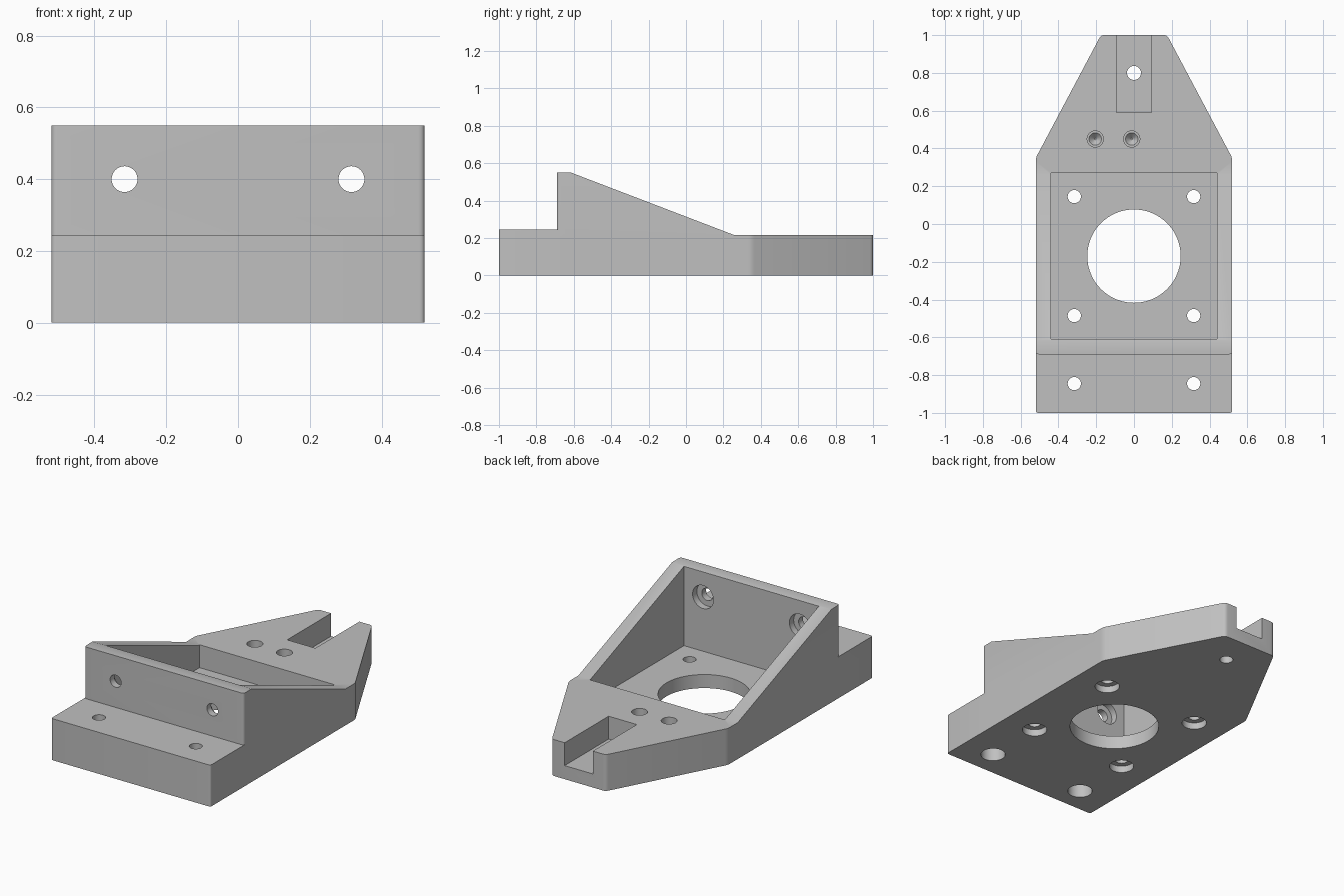
import bpy, bmesh, math
from mathutils import Vector, Matrix

if "Cube" in bpy.data.objects:
    bpy.data.objects.remove(bpy.data.objects["Cube"])


def make_object(name, bm):
    bmesh.ops.recalc_face_normals(bm, faces=bm.faces)
    mesh = bpy.data.meshes.new(name)
    bm.to_mesh(mesh)
    bm.free()
    obj = bpy.data.objects.new(name, mesh)
    bpy.context.collection.objects.link(obj)
    return obj


def prism(name, points, start, depth):
    """Extrude a closed loop of 3D points along a vector."""
    bm = bmesh.new()
    face = bm.faces.new([bm.verts.new(Vector(p) + Vector(start)) for p in points])
    ext = bmesh.ops.extrude_face_region(bm, geom=[face])
    moved = [v for v in ext["geom"] if isinstance(v, bmesh.types.BMVert)]
    bmesh.ops.translate(bm, verts=moved, vec=depth)
    return make_object(name, bm)


def rounded(points, radius, steps=4):
    """Round the corners of a plan outline."""
    out = []
    for i, p in enumerate(points):
        p = Vector(p)
        a = p + (Vector(points[i - 1]) - p).normalized() * radius
        b = p + (Vector(points[(i + 1) % len(points)]) - p).normalized() * radius
        for k in range(steps + 1):
            t = k / steps
            q = a * (1 - t) ** 2 + p * 2 * t * (1 - t) + b * t ** 2
            out.append((q.x, q.y, 0))
    return out


def box(name, x0, x1, y0, y1, z0, z1):
    return prism(name, [(x0, y0, 0), (x1, y0, 0), (x1, y1, 0), (x0, y1, 0)],
                 (0, 0, z0), (0, 0, z1 - z0))


def cylinder(name, start, end, r1, r2=None, sides=48):
    start, end = Vector(start), Vector(end)
    axis = end - start
    bm = bmesh.new()
    turn = axis.to_track_quat('Z', 'Y').to_matrix().to_4x4()
    bmesh.ops.create_cone(bm, cap_ends=True, segments=sides, radius1=r1,
                          radius2=r1 if r2 is None else r2, depth=axis.length,
                          matrix=Matrix.Translation((start + end) / 2) @ turn)
    return make_object(name, bm)


def boolean(target, tool, operation='DIFFERENCE'):
    mod = target.modifiers.new("cut", 'BOOLEAN')
    mod.operation, mod.solver, mod.object = operation, 'EXACT', tool
    bpy.context.view_layer.objects.active = target
    bpy.ops.object.modifier_apply(modifier=mod.name)
    bpy.data.objects.remove(tool, do_unlink=True)


W = 0.52        # half width
STEP = 0.245    # front ledge height
FLOOR = 0.08    # pocket floor height

# Sloped body: plan outline trimmed by the side profile
plan = [(-W, -0.69), (W, -0.69), (W, 0.35), (0.175, 1), (-0.175, 1), (-W, 0.35)]
body = prism("bracket_body", rounded(plan, 0.018), (0, 0, 0), (0, 0, 0.7))
side = [(0, -0.8, -0.1), (0, -0.8, 0.55), (0, -0.615, 0.55),
        (0, 0.26, 0.215), (0, 1.1, 0.215), (0, 1.1, -0.1)]
boolean(body, prism("side_profile", side, (-0.7, 0, 0), (1.4, 0, 0)), 'INTERSECT')

# Front mounting ledge
ledge = [(-W, -1), (W, -1), (W, -0.6), (-W, -0.6)]
boolean(body, prism("front_ledge", rounded(ledge, 0.015), (0, 0, 0), (0, 0, STEP)), 'UNION')

# Pocket, tail notch and large round opening
boolean(body, box("pocket", -0.44, 0.44, -0.61, 0.27, FLOOR, 0.8))
boolean(body, box("tail_notch", -0.092, 0.092, 0.59, 1.1, FLOOR, 0.5))
boolean(body, cylinder("round_opening", (0, -0.17, -0.1), (0, -0.17, 0.2), 0.247, sides=96))

for x in (-0.316, 0.316):
    # Pocket floor holes, counterbored from below
    for y in (-0.485, 0.145):
        boolean(body, cylinder("floor_hole", (x, y, -0.1), (x, y, 0.2), 0.035))
        boolean(body, cylinder("floor_counterbore", (x, y, -0.1), (x, y, 0.04), 0.068))
    # Ledge holes, deep counterbore from below
    boolean(body, cylinder("ledge_hole", (x, -0.845, -0.1), (x, -0.845, 0.4), 0.035))
    boolean(body, cylinder("ledge_counterbore", (x, -0.845, -0.1), (x, -0.845, 0.165), 0.068))
    # Front wall holes, counterbored from the pocket side
    boolean(body, cylinder("wall_hole", (x, -0.8, 0.4), (x, -0.5, 0.4), 0.036))
    boolean(body, cylinder("wall_counterbore", (x, -0.65, 0.4), (x, -0.5, 0.4), 0.068))

# Tail hole through the notch floor
boolean(body, cylinder("tail_hole", (0, 0.8, -0.1), (0, 0.8, 0.2), 0.037))

# Blind drilled holes with conical bottoms
for x in (-0.205, -0.012):
    drill = cylinder("blind_hole", (x, 0.45, 0.09), (x, 0.45, 0.3), 0.043)
    boolean(body, drill)
    boolean(body, cylinder("drill_tip", (x, 0.45, 0.06), (x, 0.45, 0.1), 0.004, 0.0425))

# Plain grey material and shading
grey = bpy.data.materials.new("light_grey")
grey.diffuse_color = (0.53, 0.53, 0.53, 1)
grey.use_nodes = True
grey.node_tree.nodes["Principled BSDF"].inputs["Base Color"].default_value = grey.diffuse_color
body.data.materials.clear()
body.data.materials.append(grey)
for poly in body.data.polygons:
    poly.material_index = 0
bpy.ops.object.select_all(action='DESELECT')
body.select_set(True)
bpy.context.view_layer.objects.active = body
bpy.ops.object.shade_smooth_by_angle(angle=math.radians(30))
